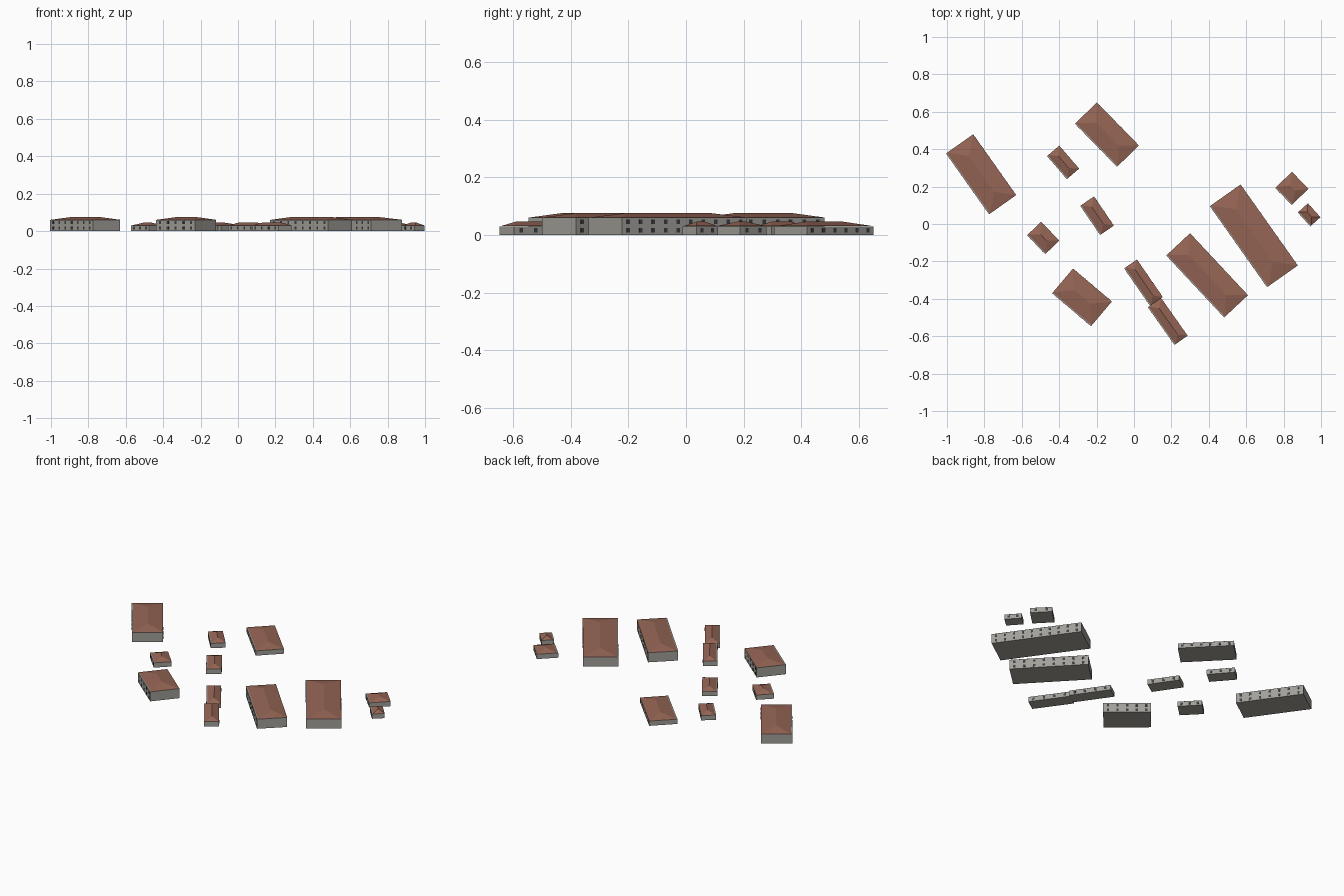
import bpy, bmesh, math
from mathutils import Matrix, Vector

if "Cube" in bpy.data.objects:
    bpy.data.objects.remove(bpy.data.objects["Cube"])


def material(name, rgb):
    m = bpy.data.materials.new(name)
    m.diffuse_color = (*rgb, 1)
    m.use_nodes = True
    m.node_tree.nodes["Principled BSDF"].inputs["Base Color"].default_value = m.diffuse_color
    return m


WALL = material("wall_grey", (0.36, 0.35, 0.32))
ROOF = material("roof_clay", (0.30, 0.13, 0.09))
GLASS = material("window_dark", (0.05, 0.05, 0.06))

# one building per row: ridge-axis ends (x1, y1, x2, y2), width, floors
BUILDINGS = [
    (-0.930, 0.430, -0.700, 0.105, 0.172, 2),
    (-0.255, 0.595, -0.030, 0.365, 0.157, 1),
    (-0.430, 0.393, -0.324, 0.270, 0.080, 1),
    (-0.248, 0.124, -0.142, -0.032, 0.083, 1),
    (-0.532, -0.022, -0.435, -0.123, 0.098, 1),
    (-0.380, -0.302, -0.172, -0.478, 0.167, 2),
    (-0.016, -0.212, 0.122, -0.412, 0.077, 1),
    (0.112, -0.419, 0.254, -0.620, 0.080, 1),
    (0.238, -0.107, 0.548, -0.438, 0.168, 2),
    (0.490, 0.155, 0.796, -0.278, 0.195, 2),
    (0.802, 0.238, 0.890, 0.147, 0.118, 1),
    (0.905, 0.088, 0.972, 0.014, 0.067, 1),
]
FLOOR = 0.030
RISE = 0.016
SETBACK = 0.006   # walls stand slightly proud of the roof on the south-west


def finish(bm, name, mat, matrix):
    bmesh.ops.recalc_face_normals(bm, faces=bm.faces)
    me = bpy.data.meshes.new(name)
    bm.to_mesh(me)
    bm.free()
    me.materials.append(mat)
    ob = bpy.data.objects.new(name, me)
    ob.matrix_world = matrix
    bpy.context.collection.objects.link(ob)


def add_box(bm, centre, size):
    m = Matrix.Translation(centre) @ Matrix.Diagonal((*size, 1))
    bmesh.ops.create_cube(bm, size=1, matrix=m)


def hip_roof(bm, l, w, z):
    a, b = l / 2, w / 2
    ridge = a - min(b * 0.95, a * 0.7)
    eave = [bm.verts.new((x, y, z)) for x, y in ((-a, -b), (a, -b), (a, b), (-a, b))]
    r0, r1 = [bm.verts.new((x, 0, z + RISE)) for x in (-ridge, ridge)]
    e0, e1, e2, e3 = eave
    for f in ((e0, e1, r1, r0), (e1, e2, r1), (e2, e3, r0, r1), (e3, e0, r0), (e3, e2, e1, e0)):
        bm.faces.new(f)


for i, (x1, y1, x2, y2, w, floors) in enumerate(BUILDINGS, 1):
    axis = Vector((x2 - x1, y2 - y1))
    l = axis.length
    place = (Matrix.Translation(((x1 + x2) / 2, (y1 + y2) / 2, 0))
             @ Matrix.Rotation(math.atan2(axis.y, axis.x), 4, 'Z'))
    h = FLOOR * floors

    # walls
    bm = bmesh.new()
    add_box(bm, (0, -SETBACK / 2, h / 2), (l, w + SETBACK, h))
    finish(bm, f"walls_{i}", WALL, place)

    # hipped roof
    bm = bmesh.new()
    hip_roof(bm, l, w, h + 0.0005)
    finish(bm, f"roof_{i}", ROOF, place)

    # windows along both long sides
    bm = bmesh.new()
    n = max(2, round(l / 0.055))
    for y in (-w / 2 - SETBACK, w / 2):
        for f in range(floors):
            for k in range(n):
                x = -l / 2 + (k + 0.5) * l / n
                add_box(bm, (x, y, FLOOR * (f + 0.53)), (0.014, 0.0016, 0.015))
    finish(bm, f"windows_{i}", GLASS, place)
